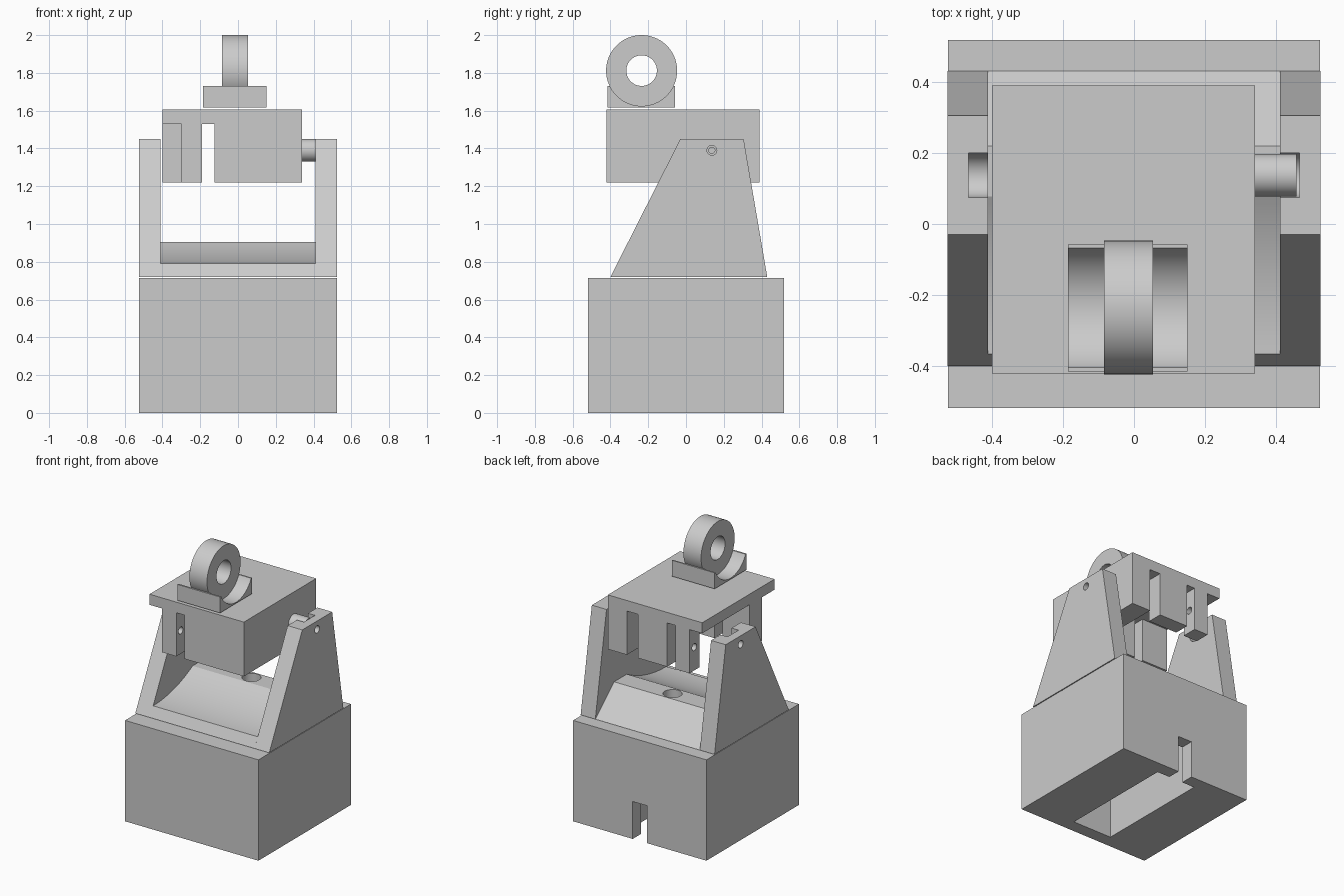
import bpy, bmesh, math

cube = bpy.data.objects.get("Cube")
if cube:
    bpy.data.objects.remove(cube, do_unlink=True)

grey = bpy.data.materials.new("plain grey")
grey.use_nodes = True
grey.diffuse_color = (0.6, 0.6, 0.6, 1)
grey.node_tree.nodes["Principled BSDF"].inputs["Base Color"].default_value = (0.6, 0.6, 0.6, 1)


def prism(name, profile, x0, x1):
    """Extrude a (y, z) outline along x."""
    bm = bmesh.new()
    face = bm.faces.new([bm.verts.new((x0, y, z)) for y, z in profile])
    moved = bmesh.ops.extrude_face_region(bm, geom=[face])["geom"]
    verts = [v for v in moved if isinstance(v, bmesh.types.BMVert)]
    bmesh.ops.translate(bm, verts=verts, vec=(x1 - x0, 0, 0))
    bmesh.ops.recalc_face_normals(bm, faces=bm.faces)
    mesh = bpy.data.meshes.new(name)
    bm.to_mesh(mesh)
    bm.free()
    mesh.materials.append(grey)
    obj = bpy.data.objects.new(name, mesh)
    bpy.context.collection.objects.link(obj)
    return obj


def box(name, x0, x1, y0, y1, z0, z1):
    return prism(name, [(y0, z0), (y1, z0), (y1, z1), (y0, z1)], x0, x1)


def arc(cy, cz, r, a0, a1, n):
    steps = [math.radians(a0 + (a1 - a0) * i / n) for i in range(n + 1)]
    return [(cy + r * math.cos(a), cz + r * math.sin(a)) for a in steps]


def rod(name, cy, cz, r, x0, x1, n=48):
    return prism(name, arc(cy, cz, r, 0, 360, n)[:-1], x0, x1)


def activate(obj):
    bpy.ops.object.select_all(action='DESELECT')
    obj.select_set(True)
    bpy.context.view_layer.objects.active = obj


def combine(obj, *tools, operation='DIFFERENCE'):
    """Apply booleans and discard the tools."""
    activate(obj)
    for tool in tools:
        mod = obj.modifiers.new("boolean", 'BOOLEAN')
        mod.operation, mod.solver, mod.object = operation, 'EXACT', tool
        bpy.ops.object.modifier_apply(modifier=mod.name)
        bpy.data.objects.remove(tool, do_unlink=True)


def smooth(obj):
    activate(obj)
    bpy.ops.object.shade_smooth_by_angle(angle=math.radians(25))


# Base block, hollow underneath, with a notch in the back wall
base = box("base_block", -0.523, 0.523, -0.518, 0.518, 0, 0.715)
combine(base,
        box("cut", -0.155, 0.155, -0.425, 0.425, -0.1, 0.5),
        box("cut", -0.055, 0.055, 0.4, 0.6, -0.1, 0.265))

# Bracket floor: curved ramp, flat crest with a hole, sloping back
ramp = arc(-0.365, 1.701, 0.911, -90, -61, 20)
floor = prism("bracket_floor", [(-0.4, 0.72)] + ramp + [(0.22, 0.905), (0.43, 0.72)], -0.41, 0.41)
hole = rod("cut", 0, 0, 0.062, -0.5, 0.5)
hole.rotation_euler.y = math.pi / 2
hole.location = (0, 0.15, 0.8)
bpy.context.view_layer.update()
combine(floor, hole)
smooth(floor)

# Bracket arms with a round-bottomed slot inside and a small hole outside
PIN_Y, PIN_Z = 0.137, 1.39
arm_shape = [(-0.4, 0.72), (0.43, 0.72), (0.305, 1.45), (-0.03, 1.45)]
slot_shape = arc(PIN_Y, PIN_Z, 0.062, 180, 360, 24) + [(PIN_Y + 0.062, 1.5), (PIN_Y - 0.062, 1.5)]
for side, name in ((1, "left_arm"), (-1, "right_arm")):
    arm = prism(name, arm_shape, side * 0.41, side * 0.525)
    combine(arm,
            prism("cut", slot_shape, side * 0.39, side * 0.465),
            rod("cut", PIN_Y, PIN_Z, 0.026, side * 0.43, side * 0.6, 24))
    smooth(arm)

# Head block, cut into a top plate with walls, legs and slots
head = box("head_block", -0.4, 0.34, -0.42, 0.39, 1.22, 1.605)
LOW, ROOF = 1.1, 1.53
combine(head,
        box("inner_cut", -0.3, 0.19, -0.14, 0.28, LOW, ROOF),
        box("side_cut", -0.5, -0.3, -0.5, -0.28, LOW, ROOF),
        box("side_cut", -0.5, -0.3, -0.14, 0.5, LOW, ROOF),
        box("front_slot", -0.19, -0.125, -0.5, -0.1, LOW, ROOF),
        box("back_slot", -0.19, -0.125, 0.25, 0.5, LOW, ROOF),
        box("back_slot", 0.105, 0.19, 0.25, 0.5, LOW, ROOF),
        rod("leg_hole", -0.37, 1.385, 0.025, -0.35, -0.16, 24),
        rod("leg_hole", 0.335, 1.385, 0.025, -0.35, -0.16, 24))
smooth(head)

# Pivot pin standing out of the head into the arm slot
pin = rod("pivot_pin", PIN_Y, PIN_Z, 0.06, 0.335, 0.457)
combine(pin, rod("cut", PIN_Y, PIN_Z, 0.016, 0.37, 0.5, 24))
smooth(pin)

# Lifting eye: cradle hollowed to the ring radius, ring on top
EYE_Y, EYE_Z = -0.235, 1.812
cradle = box("eye_cradle", -0.185, 0.15, -0.415, -0.057, 1.617, 1.73)
combine(cradle, rod("cut", EYE_Y, EYE_Z, 0.187, -0.3, 0.3, 96))
smooth(cradle)
ring = rod("eye_ring", EYE_Y, EYE_Z, 0.188, -0.085, 0.053, 96)
combine(ring, rod("cut", EYE_Y, EYE_Z, 0.081, -0.3, 0.3, 64))
smooth(ring)
